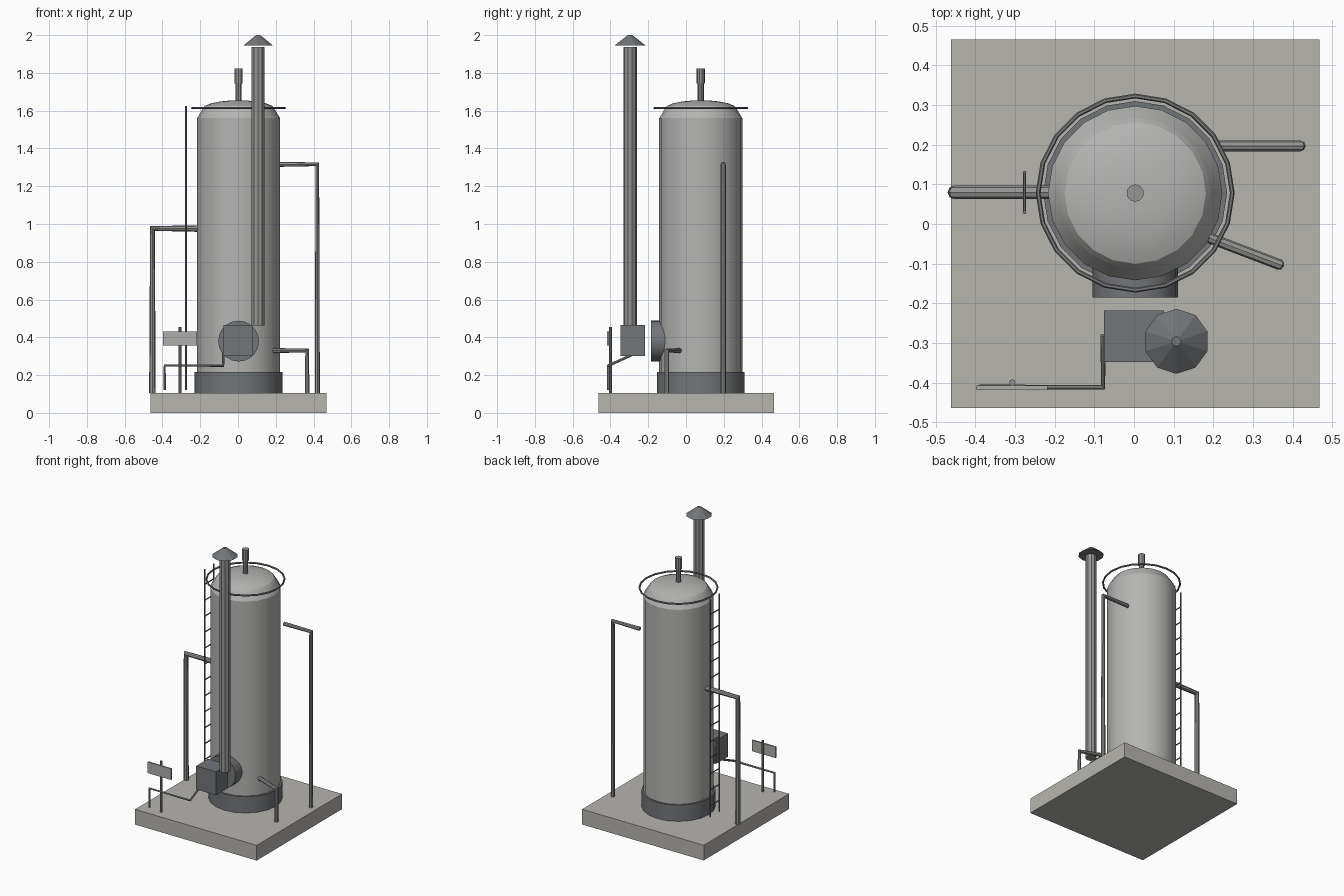
import bpy, bmesh, math
from mathutils import Vector

if "Cube" in bpy.data.objects:
    bpy.data.objects.remove(bpy.data.objects["Cube"])


def material(name, r, g, b):
    m = bpy.data.materials.new(name)
    m.diffuse_color = (r, g, b, 1)
    m.use_nodes = True
    m.node_tree.nodes["Principled BSDF"].inputs["Base Color"].default_value = m.diffuse_color
    return m


CONCRETE = material("concrete", 0.47, 0.46, 0.43)
STEEL = material("tank_steel", 0.46, 0.46, 0.45)
DARK = material("dark_steel", 0.17, 0.18, 0.19)
PIPE = material("pipe_grey", 0.30, 0.30, 0.295)
RAIL = material("rail_grey", 0.20, 0.20, 0.20)
PLATE = material("sign_grey", 0.42, 0.42, 0.41)


def add(name, mesh, mat, smooth=False):
    ob = bpy.data.objects.new(name, mesh)
    bpy.context.collection.objects.link(ob)
    mesh.materials.clear()
    mesh.materials.append(mat)
    if smooth:
        bpy.ops.object.select_all(action='DESELECT')
        ob.select_set(True)
        bpy.context.view_layer.objects.active = ob
        bpy.ops.object.shade_smooth_by_angle(angle=math.radians(28))
    return ob


def box(name, lo, hi, mat):
    bm = bmesh.new()
    bmesh.ops.create_cube(bm, size=1)
    for v in bm.verts:
        v.co = Vector([(lo[i] + hi[i]) / 2 + v.co[i] * (hi[i] - lo[i]) for i in range(3)])
    me = bpy.data.meshes.new(name)
    bm.to_mesh(me)
    bm.free()
    return add(name, me, mat)


def lathe(name, profile, centre, sides, mat, smooth=False):
    """Revolve (radius, z) points, listed bottom to top, and cap both ends."""
    bm = bmesh.new()
    rings = []
    for r, z in profile:
        rings.append([bm.verts.new((
            centre[0] + r * math.cos(math.pi / 2 + math.tau * i / sides),
            centre[1] + r * math.sin(math.pi / 2 + math.tau * i / sides), z))
            for i in range(sides)])
    for a, b in zip(rings, rings[1:]):
        for i in range(sides):
            j = (i + 1) % sides
            bm.faces.new((a[i], a[j], b[j], b[i]))
    bm.faces.new(rings[0][::-1])
    bm.faces.new(rings[-1])
    me = bpy.data.meshes.new(name)
    bm.to_mesh(me)
    bm.free()
    return add(name, me, mat, smooth)


def tube(name, points, radius, mat, closed=False, res=2):
    """Round tube with mitred corners along a path."""
    cu = bpy.data.curves.new(name, 'CURVE')
    cu.dimensions = '3D'
    cu.bevel_depth = radius
    cu.bevel_resolution = res
    cu.use_fill_caps = True
    sp = cu.splines.new('POLY')
    sp.points.add(len(points) - 1)
    for p, co in zip(sp.points, points):
        p.co = (*co, 1)
    sp.use_cyclic_u = closed
    tmp = bpy.data.objects.new(name + "_path", cu)
    bpy.context.collection.objects.link(tmp)
    dg = bpy.context.evaluated_depsgraph_get()
    me = bpy.data.meshes.new_from_object(tmp.evaluated_get(dg))
    bpy.data.objects.remove(tmp)
    for p in me.polygons:
        p.use_smooth = False
    return add(name, me, mat)


C = (0.003, 0.078)   # tank axis
S = (0.107, -0.296)  # chimney axis
BASE = 0.105

# Ground slab
box("base_slab", (-0.462, -0.464, 0), (0.468, 0.466, BASE), CONCRETE)

# Tank: skirt, shell with sloped shoulder, shallow dome
lathe("tank_skirt", [(0.232, BASE), (0.232, 0.217)], C, 20, DARK, True)
lathe("tank_shell", [(0.22, 0.15), (0.22, 1.56), (0.19, 1.61)], C, 20, STEEL, True)
dome = [(0.19 * math.cos(a), 1.61 + 0.045 * math.sin(a))
        for a in (math.radians(d) for d in (0, 20, 40, 60, 75, 87))]
lathe("tank_dome", dome, C, 20, STEEL, True)

# Top vent
lathe("vent_pipe", [(0.016, 1.64), (0.016, 1.75)], C, 10, PIPE)
lathe("vent_cap", [(0.022, 1.745), (0.022, 1.822)], C, 10, PIPE)

# Ring handrail around the tank top
tube("handrail_ring", [(C[0] + 0.245 * math.cos(math.tau * i / 20),
                        C[1] + 0.245 * math.sin(math.tau * i / 20), 1.613)
                       for i in range(20)], 0.006, RAIL, closed=True, res=1)

# Round burner flange on the tank front
flange = lathe("burner_flange", [(0.108, 0.0), (0.108, 0.09)], (0, 0), 20, DARK, True)
flange.rotation_euler = (math.radians(90), 0, 0)
flange.location = (C[0], -0.095, 0.38)

# Burner box, chimney and rain cap
box("burner_box", (-0.076, -0.348, 0.302), (0.076, -0.218, 0.464), DARK)
lathe("chimney", [(0.036, 0.462), (0.036, 1.937)], S, 10, PIPE)
lathe("chimney_cap", [(0.082, 1.945), (0.012, 2.0)], S, 10, DARK)

# Process pipes: (name, path, radius)
pipes = [
    ("outlet_pipe_right", [(0.215, 0.197, 1.316), (0.42, 0.197, 1.316), (0.42, 0.197, BASE)], 0.0135),
    ("outlet_pipe_left", [(-0.21, 0.08, 0.976), (-0.453, 0.08, 0.976), (-0.453, 0.08, BASE)], 0.0175),
    ("drain_pipe", [(0.19, -0.035, 0.33), (0.366, -0.102, 0.33), (0.366, -0.102, BASE)], 0.0135),
    ("fuel_line", [(-0.078, -0.28, 0.31), (-0.078, -0.412, 0.25),
                   (-0.388, -0.412, 0.25), (-0.388, -0.412, 0.12)], 0.007),
]
for name, path, r in pipes:
    tube(name, path, r, PIPE)

# Ladder
for side, y in (("front", 0.03), ("back", 0.13)):
    tube("ladder_rail_" + side, [(-0.276, y, 0.122), (-0.276, y, 1.625)], 0.005, RAIL, res=1)
for i in range(13):
    z = 0.2 + 0.11 * i
    tube("ladder_rung_%d" % (i + 1), [(-0.276, 0.03, z), (-0.276, 0.13, z)], 0.004, RAIL, res=1)

# Blank sign on a post
tube("sign_post", [(-0.307, -0.4, BASE), (-0.307, -0.4, 0.456)], 0.008, PIPE)
box("sign_plate", (-0.397, -0.419, 0.356), (-0.218, -0.408, 0.432), PLATE)
